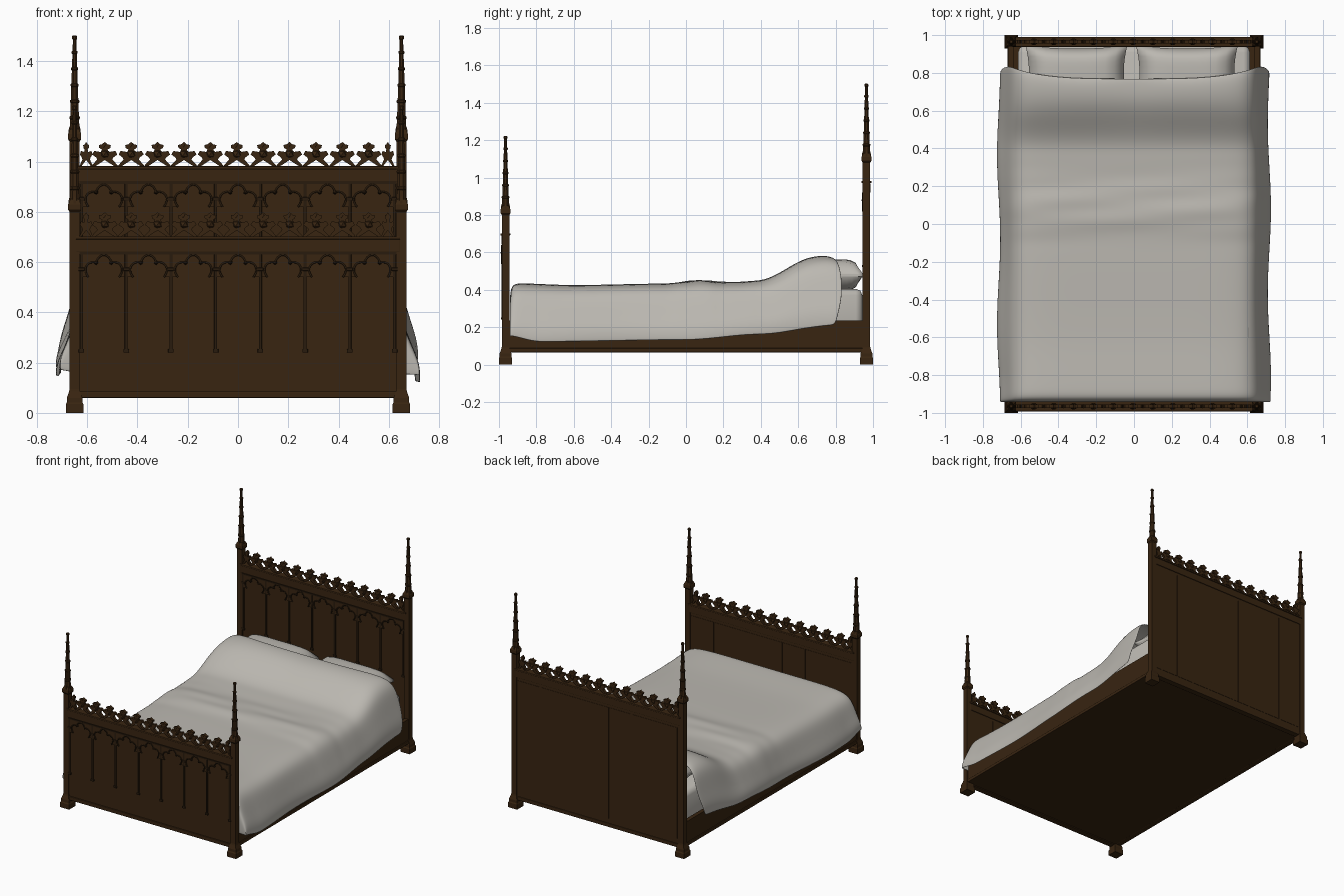
import bpy, bmesh, math
from mathutils import Vector, Matrix

cube = bpy.data.objects.get("Cube")
if cube:
    bpy.data.objects.remove(cube)


def material(name, rgb):
    m = bpy.data.materials.new(name)
    m.use_nodes = True
    m.diffuse_color = (*rgb, 1)
    bsdf = m.node_tree.nodes["Principled BSDF"]
    bsdf.inputs["Base Color"].default_value = (*rgb, 1)
    bsdf.inputs["Roughness"].default_value = 0.8
    return m


WOOD = material("dark oak", (0.040, 0.018, 0.0055))
CARVED = material("carved oak shadow", (0.022, 0.011, 0.004))
CLOTH = material("pale grey linen", (0.50, 0.48, 0.44))


def finish(name, bm, mat, smooth=False):
    bmesh.ops.recalc_face_normals(bm, faces=bm.faces)
    me = bpy.data.meshes.new(name)
    bm.to_mesh(me)
    bm.free()
    me.materials.append(mat)
    ob = bpy.data.objects.new(name, me)
    bpy.context.collection.objects.link(ob)
    if smooth:
        me.shade_smooth()
    return ob


def boxes(name, spans, mat, bevel=0.0):
    """Axis-aligned boxes, each (x0, x1, y0, y1, z0, z1), in one object."""
    bm = bmesh.new()
    for x0, x1, y0, y1, z0, z1 in spans:
        place = Matrix.Translation(((x0 + x1) / 2, (y0 + y1) / 2, (z0 + z1) / 2))
        size = Matrix.Diagonal((x1 - x0, y1 - y0, z1 - z0, 1))
        bmesh.ops.create_cube(bm, size=1, matrix=place @ size)
    ob = finish(name, bm, mat)
    if bevel:
        mod = ob.modifiers.new("soft_edge", 'BEVEL')
        mod.width = bevel
        mod.segments = 2
    return ob


def prisms(name, outlines, y0, y1, mat):
    """Outlines in x, z pushed from y0 to y1."""
    bm = bmesh.new()
    for pts in outlines:
        face = bm.faces.new([bm.verts.new((x, y0, z)) for x, z in pts])
        out = bmesh.ops.extrude_face_region(bm, geom=[face])["geom"]
        moved = [v for v in out if isinstance(v, bmesh.types.BMVert)]
        bmesh.ops.translate(bm, verts=moved, vec=(0, y1 - y0, 0))
    return finish(name, bm, mat)


def stack(bm, x, y, levels, sides):
    """Column of rings, each (height, half width across the flats)."""
    rings = []
    for z, r in levels:
        rad = r / math.cos(math.pi / sides)
        angs = [(i + 0.5) * math.tau / sides for i in range(sides)]
        rings.append([bm.verts.new((x + rad * math.cos(a), y + rad * math.sin(a), z)) for a in angs])
    for a, b in zip(rings, rings[1:]):
        for i in range(sides):
            j = (i + 1) % sides
            bm.faces.new((a[i], a[j], b[j], b[i]))
    bm.faces.new(rings[0][::-1])
    bm.faces.new(rings[-1])


# Shared carving shapes
PITCH = 0.178
HALF_FINIAL = [(0, .098), (.012, .088), (.024, .086), (.022, .074), (.011, .068), (.016, .058),
               (.042, .062), (.050, .048), (.034, .036), (.030, .028), (.052, .004), (.050, 0), (.040, 0)]
FINIAL = HALF_FINIAL + [(0, .026)] + [(-x, z) for x, z in HALF_FINIAL[:0:-1]]


def cusped_arch(cx, spring, width, height):
    pts = []
    for i in range(37):
        a = math.pi * i / 36
        r = 0.76 + 0.24 * abs(math.sin(3 * a))
        pts.append((cx + width * r * math.cos(a), spring + height * r * math.sin(a)))
    return pts


def board(label, y, lift):
    top = 0.64 + lift
    # Backing panel with plain planks behind
    boxes(label + "_panel", [(-.64, .64, y - .012, y + .016, .06, top + .02)], WOOD)
    planks = [(-.62 + i * PITCH, -.62 + (i + 1) * PITCH - .004, y + .015, y + .018, .12, top - .02)
              for i in range(7)]
    boxes(label + "_planks", planks, WOOD)
    # Rails and mouldings
    boxes(label + "_rails", [
        (-.645, .645, y - .021, y + .021, .06, .085),
        (-.645, .645, y - .021, y + .021, top, top + .05),
        (-.645, .645, y - .027, y + .026, top + .05, top + .062)], WOOD, .003)
    boxes(label + "_rail_moulding", [(-.63, .63, y - .024, y - .012, top - .010, top)], CARVED)
    # Slender shafts between bays
    xs = [-.623 + i * PITCH for i in range(8)]
    low = .24 + lift
    shafts = [(x - .006, x + .006, y - .021, y - .012, low, top) for x in xs]
    shafts += [(x - .011, x + .011, y - .023, y - .012, low, low + .014) for x in xs]
    shafts += [(x - .012, x + .012, y - .023, y - .012, top - .075, top - .062) for x in xs]
    boxes(label + "_shafts", shafts, CARVED, .002)
    # Cusped tracery above each bay
    spring, head = top - .10, top - .005
    spandrels, bosses = [], bmesh.new()
    tubes = bpy.data.curves.new(label + "_arch_moulding", 'CURVE')
    tubes.dimensions = '3D'
    tubes.bevel_depth = .004
    tubes.bevel_resolution = 1
    tubes.materials.append(CARVED)
    for x in xs[:-1]:
        cx = x + PITCH / 2
        arch = cusped_arch(cx, spring, .080, .088)
        spandrels.append([(x, spring), (x, head), (x + PITCH, head), (x + PITCH, spring)] + arch)
        sp = tubes.splines.new('POLY')
        sp.points.add(len(arch) - 1)
        for p, (ax, az) in zip(sp.points, arch):
            p.co = (ax, y - .020, az, 1)
        for k in (12, 24):
            ax, az = arch[k]
            bmesh.ops.create_icosphere(bosses, subdivisions=1, radius=.009,
                                       matrix=Matrix.Translation((ax, y - .018, az)))
    prisms(label + "_tracery", spandrels, y - .020, y - .012, WOOD)
    ob = bpy.data.objects.new(label + "_arch_moulding", tubes)
    bpy.context.collection.objects.link(ob)
    finish(label + "_tracery_bosses", bosses, CARVED)
    # Crest of leafy finials
    base = top + .06
    places = [(i * .105 - .005, 1) for i in range(-5, 6)] + [(-.604, .5), (.596, .5)]
    prisms(label + "_crest", [[(cx + px * s, base + pz) for px, pz in FINIAL] for cx, s in places],
           y - .010, y + .010, WOOD)
    knots = bmesh.new()
    for cx, s in places:
        for z, r in ((.050, .021), (.082, .013)):
            bmesh.ops.create_icosphere(knots, subdivisions=1, radius=r * s,
                                       matrix=Matrix.Translation((cx, y, base + z)))
    finish(label + "_crest_knots", knots, WOOD)
    # Corner posts with plinth, collar and pinnacle
    posts, spires = bmesh.new(), bmesh.new()
    c = .80 + lift
    spire = [(c + .03, .020)]
    for i in range(1, 6):
        z, r = c + .03 + i * .065, .020 - i * .0022
        spire += [(z - .008, r), (z - .004, r + .003), (z + .003, r + .003), (z + .006, r - .001)]
    spire += [(c + .405, .007), (c + .408, .010), (c + .418, .010), (c + .422, .006)]
    for x in (-.65, .65):
        stack(posts, x, y, [(0, .035), (.035, .035), (.042, .031), (.06, .031), (.085, .022), (.095, .020),
                            (c, .020), (c + .008, .026), (c + .03, .026), (c + .05, .017)], 4)
        stack(spires, x, y, spire, 8)
        for dx, dy in ((1, 0), (-1, 0), (0, 1), (0, -1)):
            stack(spires, x + dx * .019, y + dy * .019, [(c + .02, .006), (c + .045, .005), (c + .06, .001)], 4)
    finish(label + "_posts", posts, WOOD)
    finish(label + "_pinnacles", spires, WOOD)


board("footboard", -.965, 0)
board("headboard", .965, .28)

# Bed frame
boxes("side_rails", [(s * .65 - .014, s * .65 + .014, -.95, .95, .065, .235) for s in (-1, 1)], WOOD)
boxes("side_rail_mouldings", [(s * .65 - .02, s * .65 + .02, -.95, .95, .065, .088) for s in (-1, 1)], WOOD, .003)
boxes("base_boards", [(-.65, .65, -.955, .955, .066, .09)], WOOD)

# Mattress
mattress = boxes("mattress", [(-.615, .615, -.92, .943, .09, .405)], CLOTH, .035)
mattress.data.shade_smooth()

# Pillows: two puffed sheets pinched at the corners
for label, cx in (("right_pillow", -.305), ("left_pillow", .28)):
    bm = bmesh.new()
    bmesh.ops.create_cube(bm, size=2)
    bmesh.ops.subdivide_edges(bm, edges=bm.edges, cuts=9, use_grid_fill=True)
    for v in bm.verts:
        u, w, h = v.co
        puff = max(0, (1 - u ** 4) * (1 - w ** 4)) ** .5
        v.co = (cx + .27 * u * (1 - .07 * (1 - w * w)), .805 + .14 * w * (1 - .12 * (1 - u * u)),
                .478 + h * (.008 + .077 * puff))
    finish(label, bm, CLOTH, True)


def along(table, y):
    """Eased interpolation through (y, value) pairs."""
    if y <= table[0][0]:
        return table[0][1]
    for (a, p), (b, q) in zip(table, table[1:]):
        if y <= b:
            t = (y - a) / (b - a)
            return p + (q - p) * t * t * (3 - 2 * t)
    return table[-1][1]


# Draped cover: cross sections swept along the bed
TOP = [(-.93, .432), (-.6, .422), (-.1, .43), (.05, .447), (.25, .437), (.38, .445), (.7, .577), (.77, .582)]
HEM = [(-.93, .15), (-.8, .12), (0, .13), (.4, .16), (.8, .21)]
HALF = [(0, 1), (.13, 1), (.27, 1), (.4, 1), (.52, .985), (.59, .94), (.635, .83),
        (.66, .65), (.685, .42), (.712, .2), (.715, 0)]
SECTION = [(-x, t) for x, t in HALF[:0:-1]] + HALF
rows = [(-.938, 0), (-.940, .5), (-.938, .88), (-.92, 1)]
rows += [(-.86 + i * .055, 1) for i in range(29)] + [(.74, 1), (.77, .97)]
bm = bmesh.new()
grid = []
for y, drop in rows:
    line = []
    for x, t in SECTION:
        side = math.copysign(1, x)
        hem = along(HEM, y) + (.025 if side < 0 else 0) * (1 - t)
        z = hem + t * drop * (along(TOP, y) - hem)
        hang = 1 - t
        wave = .009 * hang * math.sin(7 * y + side) * side
        # Creases across the middle and a soft fold at the head
        if drop == 1:
            z += t * .007 * math.sin(45 * (y - .12 * x)) * math.exp(-((y - .1) / .13) ** 2)
            z -= t * .010 * math.exp(-((abs(x) - .02) / .1) ** 2) * max(0, y - .45) * 3
        shift = max(0, (y - .6) / .17) * (.065 * min(1, abs(x / .66) ** 4) - .035 * max(0, hang - .6) * 2.5)
        line.append(bm.verts.new((x + wave, y + shift, z)))
    grid.append(line)
for a, b in zip(grid, grid[1:]):
    for i in range(len(SECTION) - 1):
        bm.faces.new((a[i], a[i + 1], b[i + 1], b[i]))
cover = finish("bed_cover", bm, CLOTH, True)
thick = cover.modifiers.new("cloth_thickness", 'SOLIDIFY')
thick.thickness = .006
thick.offset = 0
sub = cover.modifiers.new("soft_cloth", 'SUBSURF')
sub.levels = sub.render_levels = 2
